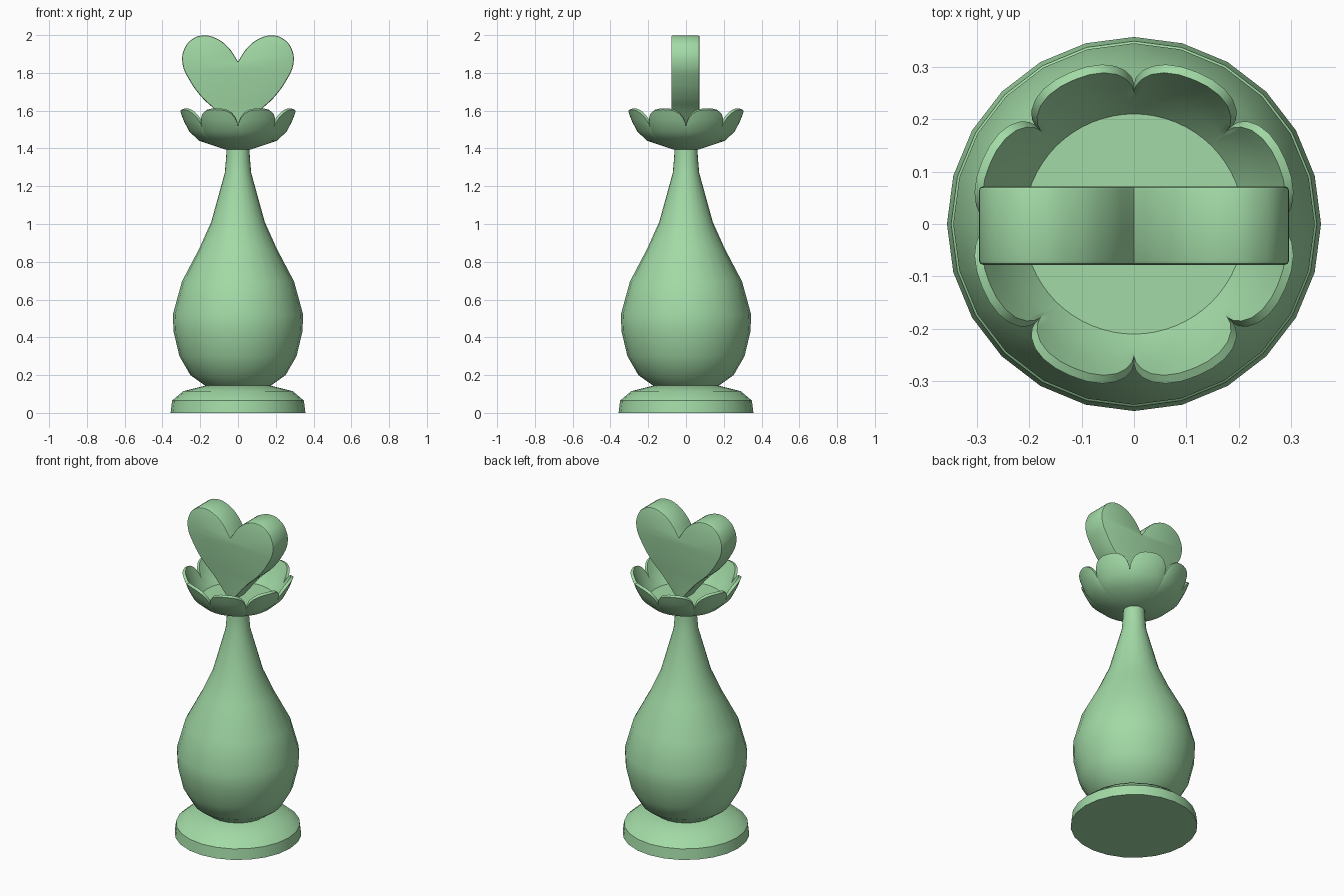
import bpy, bmesh, math
from math import cos, sin, pi

if "Cube" in bpy.data.objects:
    bpy.data.objects.remove(bpy.data.objects["Cube"])


def finish(obj, angle=40):
    bpy.ops.object.select_all(action='DESELECT')
    obj.select_set(True)
    bpy.context.view_layer.objects.active = obj
    bpy.ops.object.shade_smooth_by_angle(angle=math.radians(angle))


def skin(name, rings):
    """Bridge closed rings of points and cap both ends."""
    bm = bmesh.new()
    rows = [[bm.verts.new(p) for p in ring] for ring in rings]
    n = len(rows[0])
    for a, b in zip(rows, rows[1:]):
        for i in range(n):
            j = (i + 1) % n
            bm.faces.new((a[i], a[j], b[j], b[i]))
    bm.faces.new(rows[0])
    bm.faces.new(rows[-1])
    bmesh.ops.recalc_face_normals(bm, faces=bm.faces)
    mesh = bpy.data.meshes.new(name)
    bm.to_mesh(mesh)
    bm.free()
    obj = bpy.data.objects.new(name, mesh)
    bpy.context.collection.objects.link(obj)
    finish(obj)
    return obj


def polar(r, a, z):
    return (r * cos(a), r * sin(a), z)


def lathe(name, profile, sides=24):
    return skin(name, [[polar(r, 2 * pi * i / sides, z) for i in range(sides)]
                       for r, z in profile])


# Round foot and teardrop body with slim neck
lathe("base", [(0.357, 0), (0.349, 0.065), (0.29, 0.115), (0.16, 0.147)])
lathe("body", [(0.16, 0.135), (0.178, 0.147), (0.252, 0.20), (0.31, 0.30),
               (0.341, 0.43), (0.345, 0.52), (0.297, 0.695), (0.205, 0.87),
               (0.142, 1.01), (0.07, 1.27), (0.063, 1.35), (0.06, 1.41)])

# Flower cup: eight rounded petals with notches every 45 degrees
columns = []
steps = 12
for petal in range(8):
    for k in range(steps):
        u = sin(pi / 2 * (2 * k / steps - 1))
        angle = (petal + 0.5 + u / 2) * pi / 4
        columns.append((angle, max(0.0, 1 - abs(u) ** 3) ** 0.6))

# Each row: radius and height at a notch, then at a petal tip
cup_rows = [((0.07, 1.395), (0.07, 1.395)),
            ((0.205, 1.44), (0.205, 1.44)),
            ((0.25, 1.485), (0.262, 1.49)),
            ((0.262, 1.502), (0.295, 1.555)),
            ((0.268, 1.512), (0.314, 1.605)),
            ((0.252, 1.517), (0.298, 1.612)),
            ((0.244, 1.507), (0.275, 1.56)),
            ((0.235, 1.49), (0.242, 1.50)),
            ((0.21, 1.46), (0.21, 1.46))]
skin("petal_cup", [[polar(n[0] + (t[0] - n[0]) * f, a, n[1] + (t[1] - n[1]) * f)
                    for a, f in columns] for n, t in cup_rows])

# Thick heart standing in the cup
side = [(0.12, 1.603), (0.188, 1.667), (0.256, 1.76), (0.294, 1.85),
        (0.283, 1.93), (0.24, 1.98), (0.185, 1.998), (0.12, 1.985),
        (0.053, 1.937)]
outline = ([(0, 1.46)] + side + [(0, 1.86)]
           + [(-x, z) for x, z in reversed(side)])
curve = bpy.data.curves.new("heart", 'CURVE')
curve.dimensions = '2D'
curve.fill_mode = 'BOTH'
curve.resolution_u = 4
curve.extrude = 0.067
curve.bevel_depth = 0.008
curve.bevel_resolution = 1
curve.offset = -0.008
spline = curve.splines.new('BEZIER')
spline.bezier_points.add(len(outline) - 1)
for p, (x, z) in zip(spline.bezier_points, outline):
    p.co = (x, z, 0)
    kind = 'VECTOR' if x == 0 else 'AUTO'
    p.handle_left_type = p.handle_right_type = kind
spline.use_cyclic_u = True
heart = bpy.data.objects.new("heart", curve)
bpy.context.collection.objects.link(heart)
heart.rotation_euler.x = pi / 2
heart.location.y = -0.003
bpy.ops.object.select_all(action='DESELECT')
heart.select_set(True)
bpy.context.view_layer.objects.active = heart
bpy.ops.object.convert(target='MESH')
heart = bpy.context.view_layer.objects.active
bm = bmesh.new()
bm.from_mesh(heart.data)
bmesh.ops.remove_doubles(bm, verts=bm.verts, dist=0.0005)
bmesh.ops.recalc_face_normals(bm, faces=bm.faces)
bm.to_mesh(heart.data)
bm.free()
finish(heart)

# Matching pale green finish
green = bpy.data.materials.new("pale_green")
green.diffuse_color = (0.36, 0.70, 0.38, 1)
green.use_nodes = True
green.node_tree.nodes["Principled BSDF"].inputs["Base Color"].default_value = green.diffuse_color
for obj in bpy.context.collection.objects:
    obj.data.materials.clear()
    obj.data.materials.append(green)
